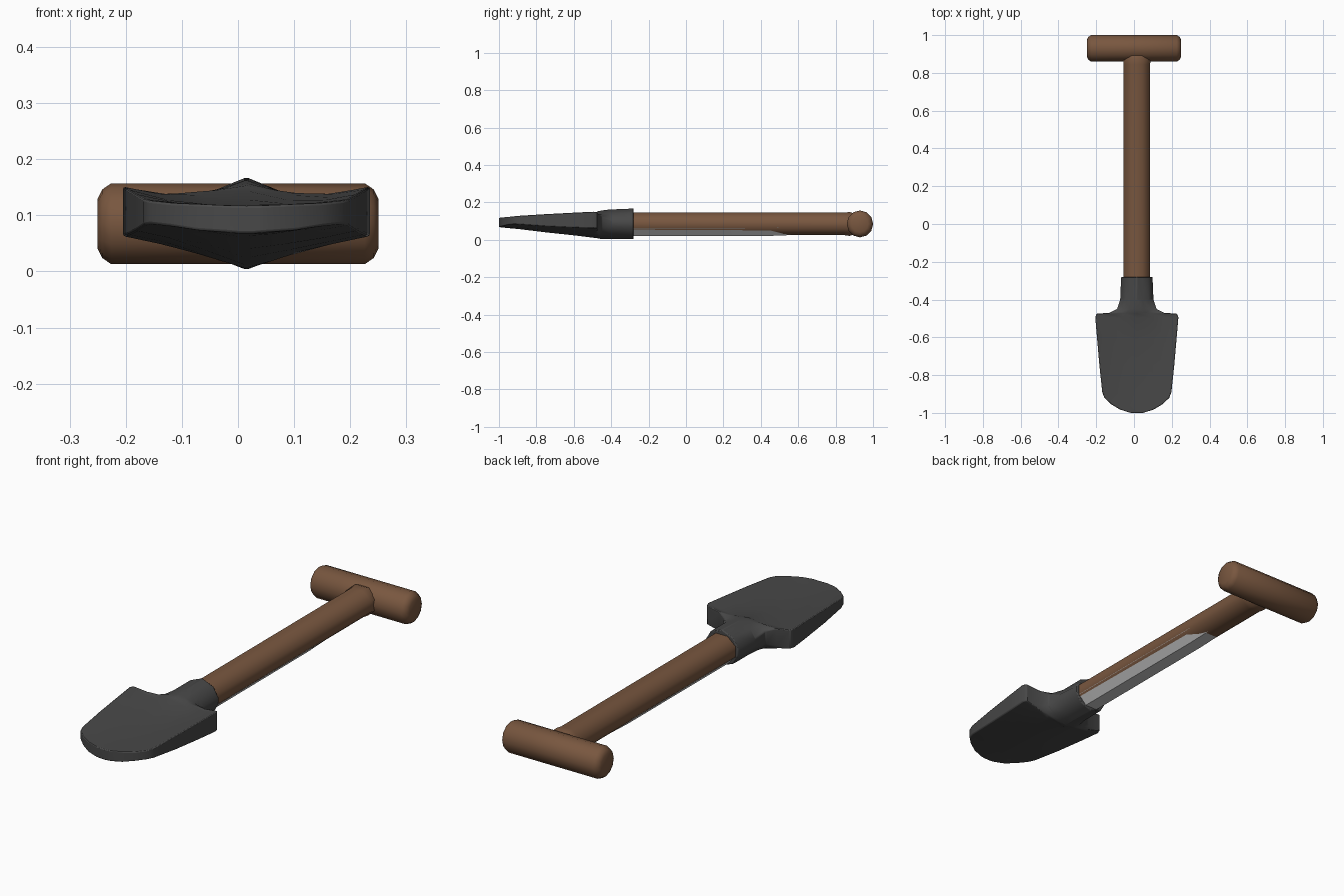
import bpy, bmesh
from math import cos, sin, pi, radians

if "Cube" in bpy.data.objects:
    bpy.data.objects.remove(bpy.data.objects["Cube"])

CX, CZ = 0.015, 0.085   # shovel axis


def material(name, color):
    m = bpy.data.materials.new(name)
    m.diffuse_color = color
    m.use_nodes = True
    m.node_tree.nodes["Principled BSDF"].inputs["Base Color"].default_value = m.diffuse_color
    return m


wood = material("wood", (0.19, 0.095, 0.05, 1))
iron = material("dark_iron", (0.065, 0.065, 0.065, 1))


def loft(name, rings, mat=None, bevel=0, angle=35):
    """Skin a list of closed rings and cap both ends."""
    bm = bmesh.new()
    vs = [[bm.verts.new(p) for p in r] for r in rings]
    n = len(vs[0])
    for a, b in zip(vs, vs[1:]):
        for i in range(n):
            j = (i + 1) % n
            bm.faces.new((a[i], a[j], b[j], b[i]))
    bm.faces.new(vs[0])
    bm.faces.new(vs[-1])
    bmesh.ops.recalc_face_normals(bm, faces=bm.faces)
    me = bpy.data.meshes.new(name)
    bm.to_mesh(me)
    bm.free()
    ob = bpy.data.objects.new(name, me)
    bpy.context.collection.objects.link(ob)
    if mat:
        me.materials.append(mat)
    if bevel:
        b = ob.modifiers.new("rounded_edges", 'BEVEL')
        b.width, b.segments = bevel, 2
        b.limit_method, b.angle_limit = 'ANGLE', radians(40)
    bpy.ops.object.select_all(action='DESELECT')
    bpy.context.view_layer.objects.active = ob
    ob.select_set(True)
    bpy.ops.object.shade_smooth_by_angle(angle=radians(angle))
    return ob


# Cross grip: a round bar with domed ends
profile = [(-0.25, 0.045), (-0.242, 0.061), (-0.226, 0.072)]
profile += [(-x, r) for x, r in reversed(profile)]
loft("cross_grip", [[(x, 0.93 + r * 0.98 * cos(2 * pi * i / 12), CZ + r * sin(2 * pi * i / 12))
                     for i in range(12)] for x, r in profile], wood, angle=45)

# Octagonal shaft, flaring slightly where it meets the grip
oct8 = [(-1, .42), (-.42, 1), (.42, 1), (1, .42), (1, -.42), (.42, -1), (-.42, -1), (-1, -.42)]


def oct_ring(y, sx, sz, z=CZ):
    return [(CX + a * sx, y, z + b * sz) for a, b in oct8]


loft("shaft", [oct_ring(-0.35, .07, .06), oct_ring(0.845, .07, .06),
               oct_ring(0.875, .074, .064), oct_ring(0.9, .06, .055)], wood, angle=50)

# Bare metal strap under the shaft, tapering into the wood near the grip


def strap_ring(y, drop, wide):
    pts = [(-.071, .062), (-.031, .020), (.031, .020), (.071, .062)]
    return [(CX + x * wide, y, z + drop) for x, z in pts]


loft("underside_strap", [strap_ring(-0.33, 0, 1), strap_ring(0.45, 0.001, 1),
                         strap_ring(0.84, 0.016, 0.9)])

# Blade and socket: (y, half width, top heights edge->centre, bottom heights edge->centre)
cols = [1, .7, .35, 0]
sections = [
    (-0.28, .083, (.100, .144, .156, .168), (.070, .026, .014, .003)),
    (-0.40, .088, (.105, .141, .153, .163), (.068, .028, .015, .003)),
    (-0.45, .105, (.125, .139, .149, .157), (.065, .032, .017, .004)),
    (-0.470, .145, (.140, .138, .145, .153), (.062, .040, .020, .007)),
    (-0.475, .213, (.149, .138, .140, .150), (.063, .048, .028, .009)),
    (-0.495, .220, (.151, .138, .136, .144), (.063, .049, .031, .011)),
    (-0.60, .211, (.146, .132, .127, .128), (.066, .053, .038, .024)),
    (-0.75, .198, (.138, .127, .121, .119), (.073, .060, .049, .040)),
    (-0.89, .183, (.129, .123, .119, .117), (.083, .073, .063, .057)),
    (-0.92, .172, (.126, .122, .119, .117), (.085, .076, .066, .060)),
    (-0.955, .135, (.122, .120, .118, .117), (.081, .074, .067, .063)),
    (-0.982, .090, (.120, .119, .118, .117), (.074, .071, .068, .066)),
    (-1.00, .032, (.118, .117, .117, .117), (.070, .069, .068, .068)),
]


def blade_ring(y, w, top, bot):
    t = list(zip(cols, top))
    b = list(zip(cols, bot))
    half = lambda p: [(-c, z) for c, z in p] + [(c, z) for c, z in reversed(p[:-1])]
    ring = half(t) + half(b)[::-1]
    return [(CX + c * w, y, z) for c, z in ring]


loft("blade_and_socket", [blade_ring(*s) for s in sections], iron, bevel=0.008, angle=40)
